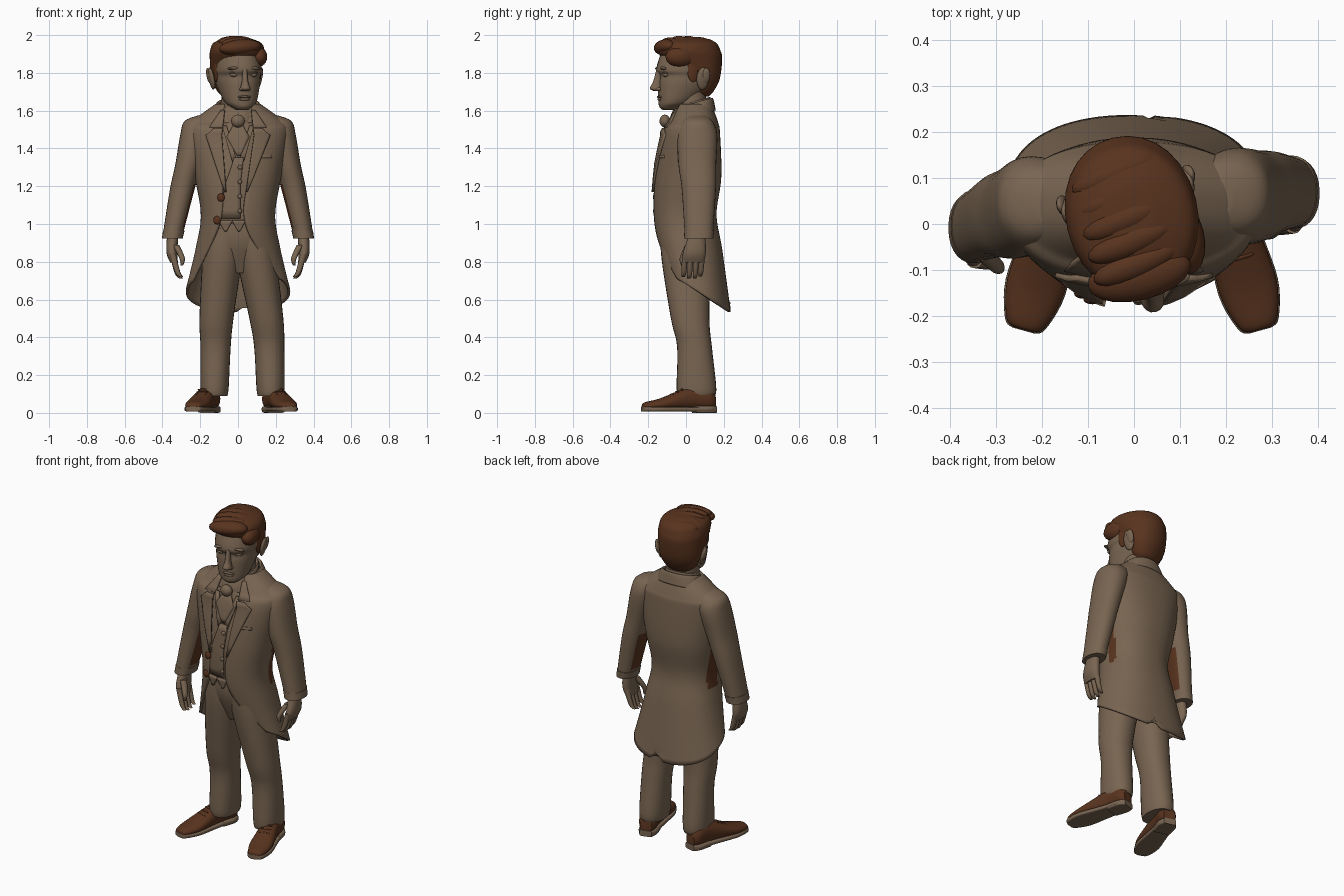
import bpy, bmesh, math
from mathutils import Matrix

if "Cube" in bpy.data.objects:
    bpy.data.objects.remove(bpy.data.objects["Cube"])


def material(name, rgb):
    m = bpy.data.materials.new(name)
    m.diffuse_color = (*rgb, 1)
    m.use_nodes = True
    m.node_tree.nodes["Principled BSDF"].inputs["Base Color"].default_value = m.diffuse_color
    return m


TAUPE = material("taupe", (0.19, 0.13, 0.083))
BROWN = material("chestnut brown", (0.098, 0.033, 0.013))


def spline(rows, n):
    """Catmull-Rom smoothing of a list of number tuples."""
    out = []
    for i in range(len(rows) - 1):
        a, b, c, d = rows[max(i - 1, 0)], rows[i], rows[i + 1], rows[min(i + 2, len(rows) - 1)]
        for k in range(n):
            t = k / n
            out.append(tuple(0.5 * (2 * q + (r - p) * t + (2 * p - 5 * q + 4 * r - s) * t * t
                                    + (3 * q - p - 3 * r + s) * t ** 3)
                             for p, q, r, s in zip(a, b, c, d)))
    return out + [rows[-1]]


def finish(name, bm, mat, solid=0.0):
    bmesh.ops.recalc_face_normals(bm, faces=bm.faces)
    me = bpy.data.meshes.new(name)
    bm.to_mesh(me)
    bm.free()
    me.materials.append(mat)
    for p in me.polygons:
        p.use_smooth = True
    me.set_sharp_from_angle(angle=math.radians(45))
    ob = bpy.data.objects.new(name, me)
    bpy.context.collection.objects.link(ob)
    if solid:
        m = ob.modifiers.new("thickness", 'SOLIDIFY')
        m.thickness, m.offset = solid, 0
    return ob


def power(v, e):
    return math.copysign(abs(v) ** e, v)


def skin_rows(bm, grid, closed):
    vs = [[bm.verts.new(p) for p in row] for row in grid]
    for a, b in zip(vs, vs[1:]):
        for j in range(len(a) if closed else len(a) - 1):
            k = (j + 1) % len(a)
            bm.faces.new((a[j], a[k], b[k], b[j]))
    return vs


def loft(name, rings, mat, plane='xy', n=2.2, sides=28, tilt=0, solid=0):
    """Rings are (centre x, y, z, radius 1, radius 2); x may be left out when 0."""
    grid = []
    for cx, cy, cz, a, b in spline([r if len(r) == 5 else (0, *r) for r in rings], 5):
        row = []
        for j in range(sides):
            t = 2 * math.pi * j / sides
            p, q = a * power(math.cos(t), 2 / n), b * power(math.sin(t), 2 / n)
            row.append((cx + p, cy + q, cz + tilt * q) if plane == 'xy' else (cx + p, cy, cz + q))
        grid.append(row)
    bm = bmesh.new()
    vs = skin_rows(bm, grid, True)
    if not solid:
        bm.faces.new(vs[0])
        bm.faces.new(vs[-1])
    return finish(name, bm, mat, solid)


def blob(name, c, r, mat, rot=0.0, axis='Y'):
    bm = bmesh.new()
    bmesh.ops.create_uvsphere(bm, u_segments=20, v_segments=12, radius=1)
    bm.transform(Matrix.Translation(c) @ Matrix.Rotation(rot, 4, axis) @ Matrix.Diagonal((*r, 1)))
    return finish(name, bm, mat)


# Tailcoat: z, rx, ry, cy, left opening, right opening, hem tilt
COAT = spline([(1.63, .115, .085, .045, .07, .07, 0), (1.54, .235, .122, .04, .085, .085, 0),
               (1.48, .262, .148, .025, .09, .09, 0), (1.25, .222, .17, .01, .08, .055, 0),
               (1.05, .19, .16, -.005, .085, .03, 0), (.88, .215, .165, .02, .14, .085, .1),
               (.64, .27, .165, .065, .235, .22, .64)], 8)
NC = 2.3


def coat_y(x, z):
    z0, rx, ry, cy = min(COAT, key=lambda r: abs(r[0] - z))[:4]
    return cy - ry * max(0, 1 - abs(x / rx) ** NC) ** (1 / NC)


grid = []
for i, (z, rx, ry, cy, wl, wr, tilt) in enumerate(COAT):
    t0 = math.asin((wr / rx) ** (NC / 2))
    t1 = 2 * math.pi - math.asin((wl / rx) ** (NC / 2))
    row = []
    for j in range(61):
        t = t0 + (t1 - t0) * j / 60
        x, dy = rx * power(math.sin(t), 2 / NC), -ry * power(math.cos(t), 2 / NC)
        notch = .055 * max(0, 1 - abs(t - math.pi + .12) / .12) if i == len(COAT) - 1 else 0
        row.append((x, cy + dy, z - tilt * dy + notch))
    grid.append(row)
bm = bmesh.new()
skin_rows(bm, grid, False)
coat = finish("tailcoat", bm, TAUPE, .014)


def brown_patch(ob, test):
    ob.data.materials.append(BROWN)
    for p in ob.data.polygons:
        if test(p.center, p.normal):
            p.material_index = 1


brown_patch(coat, lambda c, n: abs(n.x) > .85 and .96 < c.z < 1.24 and (.02 if c.x > 0 else -.02) < c.y < .06)


def patch(name, rows, off):
    """Cloth plate on the coat front, rows are (z, x start, x end)."""
    dense = [tuple(p + (q - p) * k / 4 for p, q in zip(a, b))
             for a, b in zip(rows, rows[1:]) for k in range(4)] + [rows[-1]]
    g = [[(x, coat_y(x, z) - off, z) for x in (a + (b - a) * j / 6 for j in range(7))]
         for z, a, b in dense]
    b2 = bmesh.new()
    skin_rows(b2, g, False)
    return finish(name, b2, TAUPE, .014)


# Notched lapels and breast pocket
for s, side in ((-1, "left"), (1, "right")):
    e = .02 if s < 0 else 0
    patch(side + "_upper_lapel", [(1.6, s * .07, s * .09), (1.51, s * .08, s * .15)], .009)
    patch(side + "_lapel", [(1.505, s * .08, s * .125), (1.47, s * .085, s * .17),
                            (1.17, s * (.042 + e), s * (.05 + e))], .012)
patch("breast_pocket", [(1.365, .125, .175), (1.35, .125, .175)], .006)

# Waistcoat body with pointed hem and buttons
loft("waistcoat", [(.02, 1.56, .1, .1), (.03, 1.48, .17, .135), (.01, 1.25, .2, .158),
                   (-.005, 1.0, .176, .148)], TAUPE)
for x in (-.065, .005):
    patch("waistcoat_point", [(1.02, x - .038, x + .038), (.96, x - .004, x + .004)], -.006)
patch("waistcoat_front", [(1.35, -.02, .03), (1.2, -.07, .012), (1.03, -.09, .012)], -.006)
for s in (-1, 1):
    patch("waistcoat_collar", [(1.52, s * .06, s * .085), (1.33, s * .005, s * .03)], -.004)
for i in range(4):
    z = 1.3 - .077 * i
    blob("waistcoat_button", (.01, coat_y(.01, z) - .002, z), (.012, .008, .012), TAUPE)
for x, z in ((-.09, 1.14), (-.11, 1.02)):
    blob("coat_button", (x, coat_y(x, z) - .009, z), (.02, .011, .022), BROWN)

# Cravat, neck and collar
loft("neck", [(.03, 1.5, .095, .09), (.02, 1.7, .085, .085)], TAUPE)
loft("cravat_band", [(.01, 1.52, .1, .105), (.015, 1.58, .1, .105), (.03, 1.63, .095, .1),
                     (.032, 1.645, .088, .095)], TAUPE, tilt=.3)
blob("cravat_knot", (0, -.112, 1.545), (.036, .028, .034), TAUPE)
patch("cravat_blade", [(1.53, -.02, .02), (1.46, -.06, .06), (1.36, -.004, .012)], -.002)
loft("coat_collar", [(.035, 1.565, .15, .115), (.04, 1.62, .116, .1), (.04, 1.635, .104, .094)],
     TAUPE, tilt=.3, solid=.016)

for s, side in ((-1, "left"), (1, "right")):
    def arm(rings):
        """Mirror arm rings; the left arm hangs further forward."""
        return [(s * x, y - (.015 + .06 * min(1, max(0, (1.5 - z) / .55)) if s < 0 else 0), z, a, b)
                for x, y, z, a, b in rings]

    # Sleeve, cuff and hand
    sleeve = loft(side + "_sleeve", arm([(.16, .055, 1.575, .05, .045), (.2, .06, 1.545, .083, .08),
                  (.222, .06, 1.475, .083, .105), (.262, .06, 1.315, .07, .1), (.296, .068, 1.18, .065, .09),
                  (.345, .068, .945, .053, .075)]), TAUPE)
    brown_patch(sleeve, lambda c, n: n.x * s < -.82 and .97 < c.z < 1.22)
    loft(side + "_cuff", arm([(.34, .07, .965, .057, .079), (.348, .067, .922, .055, .077)]), TAUPE)
    loft(side + "_palm", arm([(.345, .06, .95, .03, .042), (.35, .045, .85, .029, .06),
                              (.338, .04, .795, .02, .054)]), TAUPE)
    for i in range(4):
        y, d = .03 * i - .005, .005 * abs(i - 1.4) ** 2
        loft(side + "_finger", arm([(.346, y, .84, .017, .016), (.32, y - .006, .735 + d, .014, .013),
                                    (.3, y - .01, .71 + d, .009, .009)]), TAUPE, sides=12)
    loft(side + "_thumb", arm([(.33, .015, .89, .018, .02), (.296, -.018, .82, .015, .015),
                               (.297, -.02, .78, .006, .006)]), TAUPE, sides=12)

    # Trouser leg
    leg = [(.07, 0, .98, .1, .135), (.09, 0, .82, .105, .13), (.132, .022, .5, .09, .102),
           (.142, .045, .35, .08, .092), (.148, .055, .14, .075, .105), (.148, .055, .09, .068, .098)]
    loft(side + "_trouser_leg", [(s * r[0] + .024 * min(1, 1.5 - 1.5 * r[2]), *r[1:]) for r in leg], TAUPE)

    # Shoe with sole, heel and laces
    upper = [(-.238, .022, .04), (-.222, .043, .052), (-.14, .064, .072), (-.02, .055, .12),
             (.05, .05, .14), (.12, .052, .135), (.155, .035, .1)]
    shoe = [loft(side + "_shoe", [(y, h / 2 + .01, w, h / 2 - .005) for y, w, h in upper], BROWN, 'xz'),
            loft(side + "_sole", [(y - .002, .02, w + .003, .013) for y, w, h in upper], TAUPE, 'xz', n=5),
            loft(side + "_heel", [(y, .018, w, .018) for y, w in ((.045, .05), (.12, .053), (.16, .036))],
                 TAUPE, 'xz', n=6)]
    for i in range(3):
        shoe.append(blob(side + "_lace", (0, .025 * i - .075, .098 + .0125 * i), (.032, .006, .006), BROWN))
    for ob in shoe:
        ob.location.x = s * .188 + (.022 if s > 0 else .012)
        ob.rotation_euler.z = s * .27
loft("trouser_seat", [(0, 0, 1.03, .165, .14), (.005, 0, .9, .17, .138), (.012, 0, .74, .05, .08)], TAUPE)

# Head and face, built facing forward
before_head = set(bpy.data.objects)
loft("head", [(-.095, 1.603, .03, .03), (-.083, 1.62, .055, .06), (-.055, 1.65, .085, .092),
              (0, 1.74, .113, .148), (.01, 1.785, .117, .153), (.01, 1.825, .123, .168),
              (.015, 1.94, .105, .13), (.015, 1.96, .06, .08)], TAUPE)
loft("nose", [(-.15, 1.82, .012, .01), (-.155, 1.755, .016, .024), (-.163, 1.718, .026, .034),
              (-.155, 1.705, .02, .022)], TAUPE, sides=16)
blob("upper_lip", (0, -.144, 1.673), (.036, .012, .007), TAUPE)
blob("lower_lip", (0, -.142, 1.66), (.03, .012, .008), TAUPE)
blob("chin", (0, -.12, 1.628), (.035, .025, .02), TAUPE)

# Hair cap, quiff, side lobe and waves
loft("hair_cap", [(.085, 1.675, .055, .035), (.08, 1.7, .09, .065), (.08, 1.77, .122, .1),
                  (.035, 1.875, .14, .158), (.015, 1.92, .142, .168), (.015, 1.96, .123, .145),
                  (.02, 1.985, .06, .08), (.02, 1.99, .03, .04)], BROWN, n=2.05)
blob("hair_quiff", (-.015, -.11, 1.935), (.115, .055, .042), BROWN, -.08)
blob("hair_side_lobe", (.095, -.05, 1.885), (.048, .085, .055), BROWN)
for i in range(5):
    blob("hair_wave", (-.015, .05 * i - .085, 1.966 - .008 * abs(i - 1.5)), (.1, .035, .034), BROWN, .15, 'Z')

# Ears, eyes and brows
for s, side in ((-1, "left"), (1, "right")):
    blob(side + "_ear", (s * .13, .06, 1.77), (.014, .034, .06), TAUPE, s * .2)
    blob(side + "_ear_rim", (s * .14, .076, 1.785), (.012, .022, .042), TAUPE, s * .2)
    blob(side + "_sideburn", (s * .117, .01, 1.82), (.012, .032, .07), BROWN)
    blob(side + "_eye", (s * .05, -.122, 1.79), (.024, .018, .012), TAUPE)
    blob(side + "_eyelid", (s * .05, -.124, 1.803), (.03, .018, .006), TAUPE, s * .1)
    blob(side + "_eyebrow", (s * .055, -.138, 1.825), (.036, .015, .008), TAUPE, s * .1)
    blob(side + "_nostril", (s * .018, -.154, 1.714), (.012, .018, .01), TAUPE)

# Turn the head slightly to its left
for ob in set(bpy.data.objects) - before_head:
    ob.rotation_euler.z = .24
